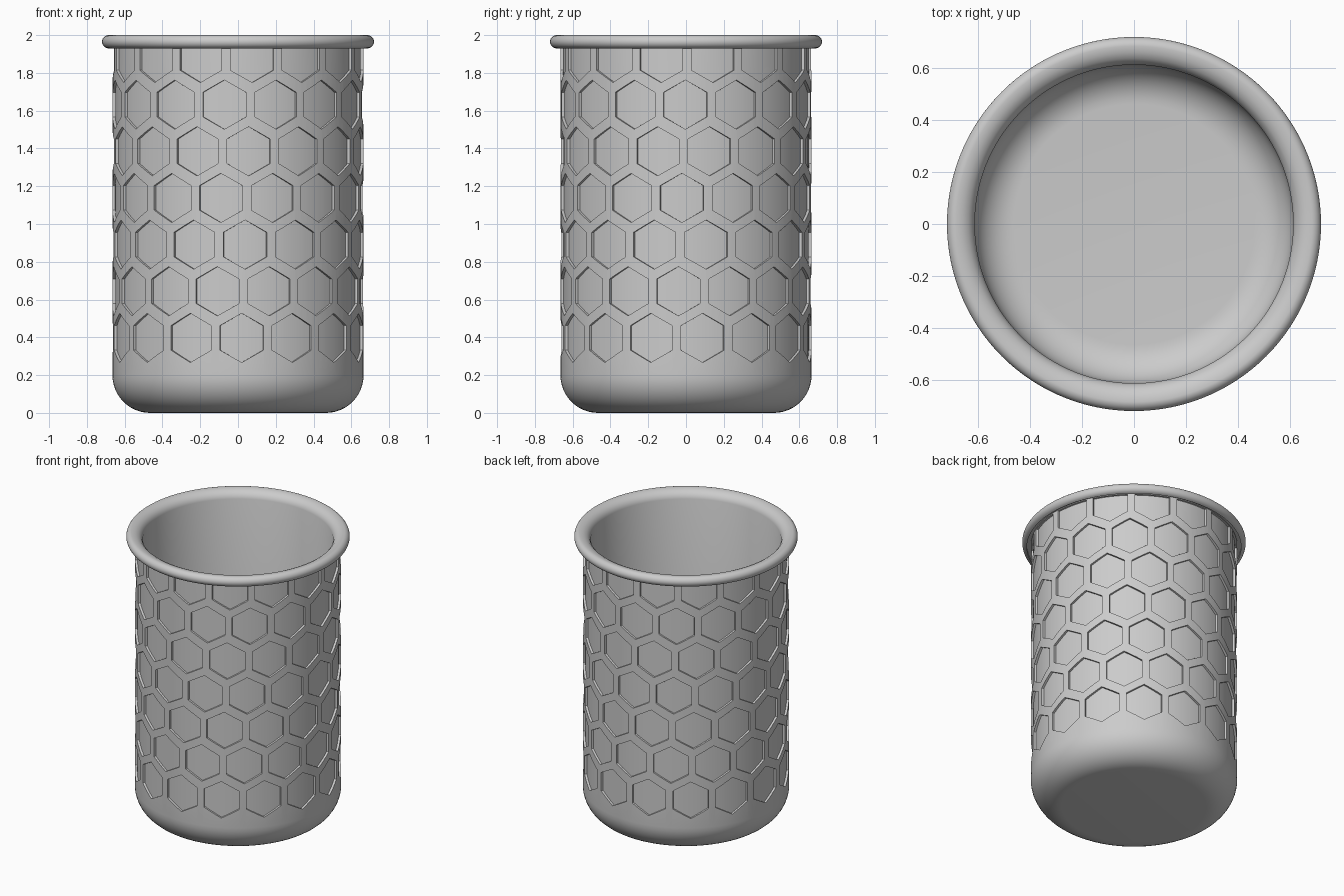
import bpy, bmesh, math

if "Cube" in bpy.data.objects:
    bpy.data.objects.remove(bpy.data.objects["Cube"])

SEGMENTS = 120
R = 0.665          # outer wall radius
DEPTH = 0.015      # pocket depth

grey = bpy.data.materials.new("grey")
grey.diffuse_color = (0.6, 0.6, 0.6, 1)
grey.use_nodes = True
grey.node_tree.nodes["Principled BSDF"].inputs["Base Color"].default_value = grey.diffuse_color


def arc(cx, cz, r, a0, a1, n):
    """Profile points on an arc, angles in degrees."""
    return [(cx + r * math.cos(math.radians(a0 + (a1 - a0) * i / n)),
             cz + r * math.sin(math.radians(a0 + (a1 - a0) * i / n)))
            for i in range(n + 1)]


def make_object(name, bm):
    bmesh.ops.recalc_face_normals(bm, faces=bm.faces)
    mesh = bpy.data.meshes.new(name)
    bm.to_mesh(mesh)
    bm.free()
    mesh.materials.append(grey)
    obj = bpy.data.objects.new(name, mesh)
    bpy.context.collection.objects.link(obj)
    return obj


# Cup: one closed profile, from the base centre out, up, over the rim and inside
profile = [(0, 0)]
profile += arc(R - 0.2, 0.2, 0.2, -90, 0, 12)
profile += [(R, 1.945), (0.69, 1.945), (0.69, 1.93)]
profile += arc(0.685, 1.965, 0.035, -60, 90, 10)
profile += [(0.66, 1.996), (0.638, 1.985), (0.622, 1.968), (0.613, 1.945)]
profile += arc(0.613 - 0.15, 0.2, 0.15, 0, -90, 10)
profile += [(0, 0.05)]

bm = bmesh.new()
rings = []
for r, z in profile:
    if r == 0:
        rings.append([bm.verts.new((0, 0, z))] * SEGMENTS)
    else:
        rings.append([bm.verts.new((r * math.cos(math.tau * i / SEGMENTS),
                                    r * math.sin(math.tau * i / SEGMENTS), z))
                      for i in range(SEGMENTS)])
for lower, upper in zip(rings, rings[1:]):
    for i in range(SEGMENTS):
        j = (i + 1) % SEGMENTS
        corners = [lower[i], lower[j], upper[j], upper[i]]
        bm.faces.new(list(dict.fromkeys(corners)))
cup = make_object("cup", bm)

# Hexagonal pocket cutters: 15 around, 7 rows, each row turned a little further
HALF_W = math.radians(9.95)
HALF_H = 0.13
COLUMNS = 6
bm = bmesh.new()
for row in range(7):
    zc = 0.397 + 0.247 * row
    for k in range(15):
        centre = math.radians(1.7 + 12.8 * row + 24 * k)
        columns = []
        for c in range(COLUMNS + 1):
            t = 2 * c / COLUMNS - 1
            a = centre + HALF_W * t
            half = HALF_H * (1 - 0.5 * abs(t))
            top = min(zc + half, 1.94)
            columns.append([bm.verts.new((r * math.sin(a), -r * math.cos(a), z))
                            for r, z in ((R - DEPTH, zc - half), (R + 0.015, zc - half),
                                         (R + 0.015, top), (R - DEPTH, top))])
        for p, q in zip(columns, columns[1:]):
            for e in range(4):
                f = (e + 1) % 4
                bm.faces.new((p[e], p[f], q[f], q[e]))
        bm.faces.new(columns[0])
        bm.faces.new(columns[-1][::-1])
cutter = make_object("pocket_cutter", bm)
cutter.hide_render = True

# Cut the pockets
cut = cup.modifiers.new("pockets", 'BOOLEAN')
cut.operation = 'DIFFERENCE'
cut.solver = 'EXACT'
cut.object = cutter
bpy.context.view_layer.objects.active = cup
cup.select_set(True)
bpy.ops.object.modifier_apply(modifier=cut.name)
bpy.data.objects.remove(cutter)
bpy.ops.object.shade_smooth_by_angle(angle=math.radians(35))
